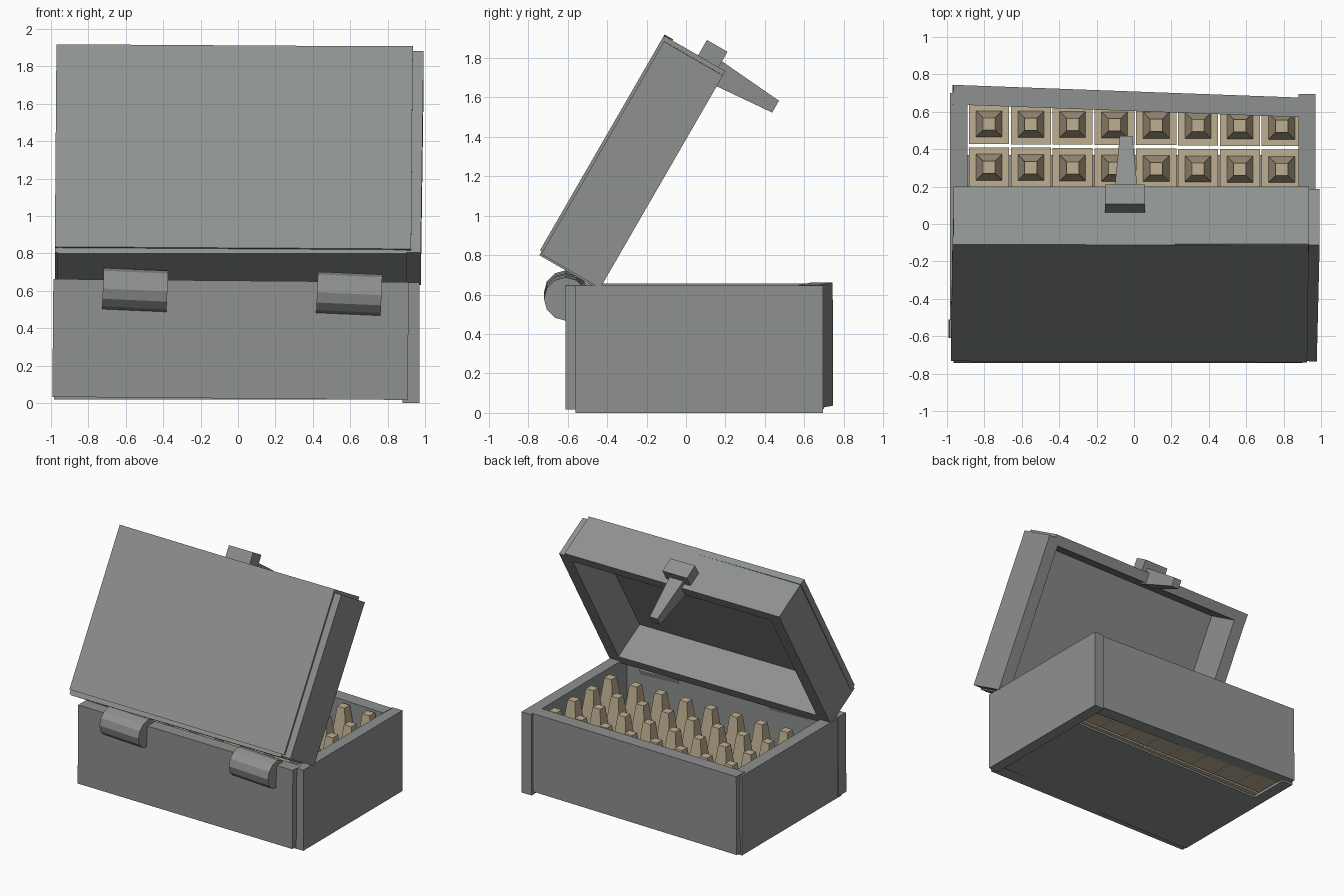
import bpy, bmesh, math
from mathutils import Matrix, Vector

if "Cube" in bpy.data.objects:
    bpy.data.objects.remove(bpy.data.objects["Cube"])


def material(name, rgb):
    m = bpy.data.materials.new(name)
    m.diffuse_color = (*rgb, 1)
    m.use_nodes = True
    m.node_tree.nodes["Principled BSDF"].inputs["Base Color"].default_value = m.diffuse_color
    return m


GREY = material("grey_metal", (0.27, 0.285, 0.275))
TAN = material("tan", (0.52, 0.43, 0.29))


def finish(name, bm, mat, matrix=Matrix()):
    bmesh.ops.recalc_face_normals(bm, faces=bm.faces)
    me = bpy.data.meshes.new(name)
    bm.to_mesh(me)
    bm.free()
    me.materials.append(mat)
    ob = bpy.data.objects.new(name, me)
    ob.matrix_world = matrix
    bpy.context.collection.objects.link(ob)
    return ob


def add_box(bm, lo, hi, low_scale=1, top_scale=1, turn=None):
    """Box between two corners; either end may be tapered, and it may be turned."""
    lo, hi = Vector(lo), Vector(hi)
    mid, size = (lo + hi) / 2, hi - lo
    for v in (vs := bmesh.ops.create_cube(bm, size=1)["verts"]):
        s = top_scale if v.co.z > 0 else low_scale
        v.co = Vector((v.co.x * size.x * s, v.co.y * size.y * s, v.co.z * size.z))
        if turn:
            v.co = turn @ v.co
        v.co += mid
    return vs


def box(name, lo, hi, mat=GREY, matrix=Matrix(), **kw):
    bm = bmesh.new()
    add_box(bm, lo, hi, **kw)
    return finish(name, bm, mat, matrix)


def rot(deg, axis):
    return Matrix.Rotation(math.radians(deg), 3, axis)


# Base: four slightly crooked walls and a floor
box("left_wall", (-0.985, -0.56, 0.02), (-0.89, 0.70, 0.655))
box("right_wall", (0.88, -0.56, 0.0), (0.97, 0.695, 0.645))
box("hinge_wall", (-0.99, -0.61, 0.025), (0.91, -0.51, 0.655), turn=rot(0.5, 'Y'))
box("latch_wall", (-0.97, 0.605, 0.03), (0.885, 0.71, 0.655),
    turn=rot(-2.1, 'Z') @ rot(0.4, 'Y'))
box("floor", (-0.90, -0.56, 0.02), (0.89, 0.37, 0.06))

# Tray contents: rows of blocks with tapered tips
bm = bmesh.new()
for row in range(4):
    for col in range(8):
        x = -0.775 + 0.2235 * col
        y = 0.535 - 0.232 * row - 0.012 * (col / 7)
        add_box(bm, (x - 0.107, y - 0.107, 0.035), (x + 0.107, y + 0.107, 0.33))
        add_box(bm, (x - 0.07, y - 0.07, 0.33), (x + 0.07, y + 0.07, 0.64), top_scale=0.47)
finish("tapered_blocks", bm, TAN)

# Lid, built flat in its own frame and swung open by 60 degrees
LID = Matrix.Translation((0, -0.425, 0.65)) @ Matrix.Rotation(math.radians(60), 4, 'X')
skew = rot(-0.7, 'Z')
box("lid_panel", (-0.975, 0.0, 0.31), (0.93, 1.25, 0.36), matrix=LID, turn=rot(-0.4, 'Z'))
box("lid_left_wall", (-0.97, -0.02, 0.0), (-0.87, 1.235, 0.345), matrix=LID, turn=skew)
box("lid_right_wall", (0.885, -0.02, 0.0), (0.985, 1.225, 0.345), matrix=LID, turn=skew)
box("lid_hinge_wall", (-0.965, -0.03, 0.0), (0.90, 0.05, 0.35), matrix=LID)
box("lid_latch_wall", (-0.965, 1.17, 0.0), (0.935, 1.25, 0.355), matrix=LID)

# Latch: mounting block and tapered tongue
box("latch_block", (-0.155, 1.24, 0.04), (0.06, 1.34, 0.16), matrix=LID)
box("latch_tongue", (-0.105, 1.157, -0.31), (0.02, 1.285, 0.05),
    matrix=LID, low_scale=0.54)

# Hinge barrels
for name, x, z in (("left_hinge", -0.55, 0.605), ("right_hinge", 0.595, 0.585)):
    bm = bmesh.new()
    bmesh.ops.create_cone(bm, cap_ends=True, segments=12, radius1=0.11, radius2=0.11, depth=0.345)
    m = (Matrix.Translation((x, -0.61, z)) @ Matrix.Rotation(math.radians(2.5), 4, 'Y')
         @ Matrix.Rotation(math.radians(90), 4, 'Y'))
    finish(name, bm, GREY, m)
